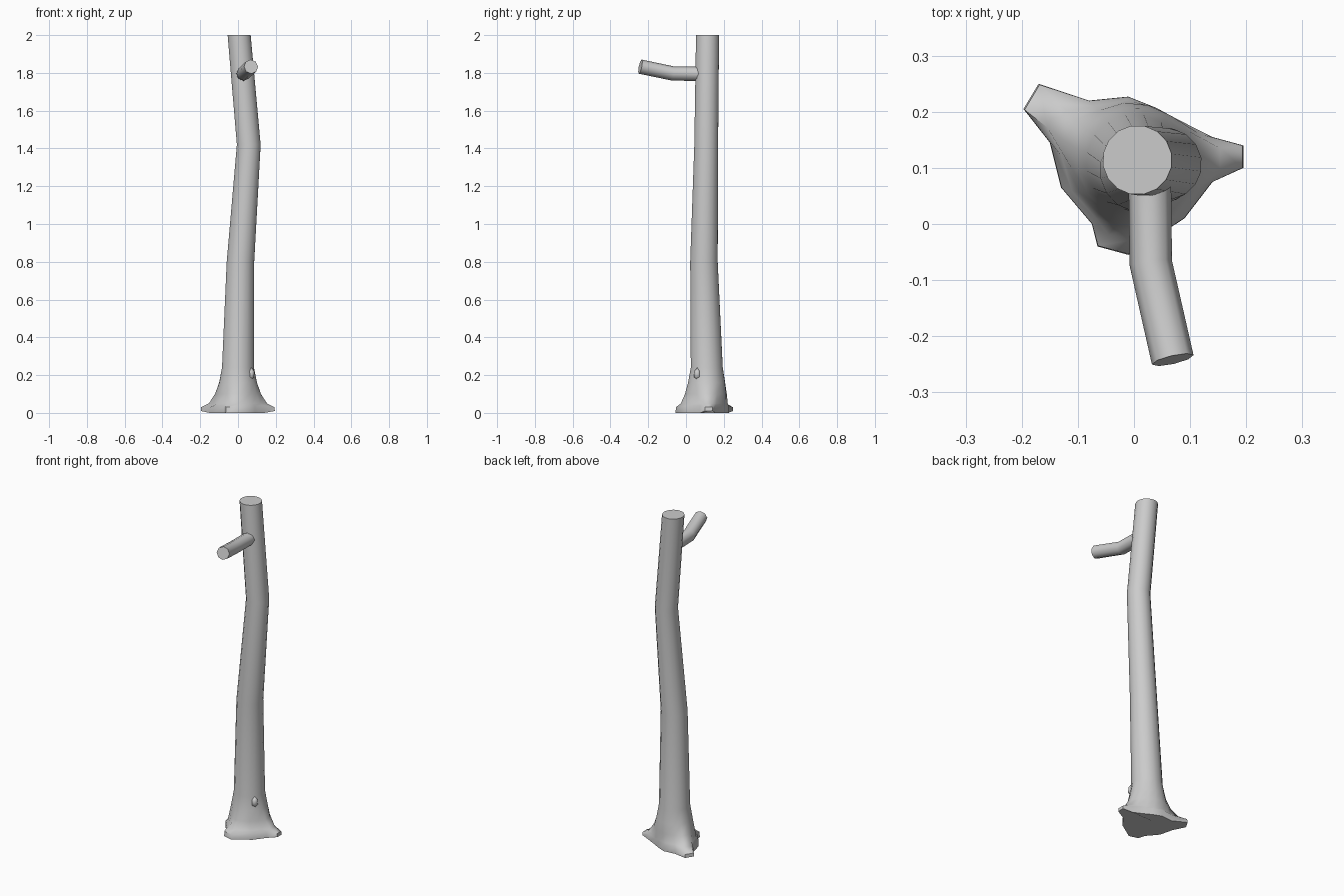
import bpy, bmesh, math
from mathutils import Vector, Matrix

if "Cube" in bpy.data.objects:
    bpy.data.objects.remove(bpy.data.objects["Cube"])


def finish(bm, name, angle=50):
    bmesh.ops.recalc_face_normals(bm, faces=bm.faces)
    me = bpy.data.meshes.new(name)
    bm.to_mesh(me)
    bm.free()
    me.shade_smooth()
    me.set_sharp_from_angle(angle=math.radians(angle))
    ob = bpy.data.objects.new(name, me)
    bpy.context.collection.objects.link(ob)
    return ob


def skin(rings, name):
    """Join equal-length rings of points into a capped tube."""
    bm = bmesh.new()
    loops = [[bm.verts.new(p) for p in ring] for ring in rings]
    n = len(loops[0])
    for a, b in zip(loops, loops[1:]):
        for i in range(n):
            j = (i + 1) % n
            bm.faces.new((a[i], a[j], b[j], b[i]))
    bm.faces.new(loops[0][::-1])
    bm.faces.new(loops[-1])
    return finish(bm, name)


# Ground outline with three roots, counter-clockwise from the right root
roots = [(.195, .10), (.195, .14), (.14, .155), (.08, .185), (.04, .207), (-.01, .227),
         (-.08, .22), (-.17, .25), (-.197, .205), (-.15, .145), (-.13, .065), (-.075, 0),
         (-.065, -.04), (-.01, -.055), (.09, .01), (.14, .075)]

# Trunk sections: centre x, centre y, z, radius, share of root outline
sections = [(0, .11, .005, .1, 1), (0, .11, .03, .1, .98), (0, .11, .05, .105, .55),
            (0, .11, .10, .105, .2), (0, .11, .16, .098, .04), (0, .11, .24, .086, 0),
            (.013, .095, .8, .074, 0), (.057, .107, 1.42, .064, 0), (.006, .114, 2, .062, 0)]
rings = []
for cx, cy, z, r, t in sections:
    ring = []
    for i, (rx, ry) in enumerate(roots):
        a = math.radians(i * 22.5 - 12)
        c = Vector((cx + r * math.cos(a), cy + r * math.sin(a), z))
        # Root tips droop towards the ground
        reach = math.hypot(rx, ry - .11)
        droop = .008 if z == .03 and reach < .15 else 0
        ring.append(c.lerp(Vector((rx, ry, z + droop)), t))
    rings.append(ring)
for i, p in enumerate(rings[0]):
    p.z = .01 if math.hypot(p.x, p.y - .11) > .18 else 0
skin(rings, "trunk")

# Cut branch stub pointing forward
path = [Vector(p) for p in ((.028, .09, 1.795), (.03, -.07, 1.797), (.069, -.242, 1.833))]
dirs = [(path[1] - path[0]), (path[2] - path[0]), (path[2] - path[1])]
rings = []
for p, d in zip(path, dirs):
    d.normalize()
    side = d.cross(Vector((0, 0, 1))).normalized()
    up = side.cross(d)
    rings.append([p + .038 * (side * math.cos(k * math.pi / 4) + up * math.sin(k * math.pi / 4))
                  for k in range(8)])
skin(rings, "branch")

# Small knot near the base
bm = bmesh.new()
bmesh.ops.create_icosphere(bm, subdivisions=1, radius=1,
                           matrix=Matrix.Translation((.07, .06, .205))
                           @ Matrix.Diagonal((.02, .02, .035, 1)))
finish(bm, "knot", 60)
